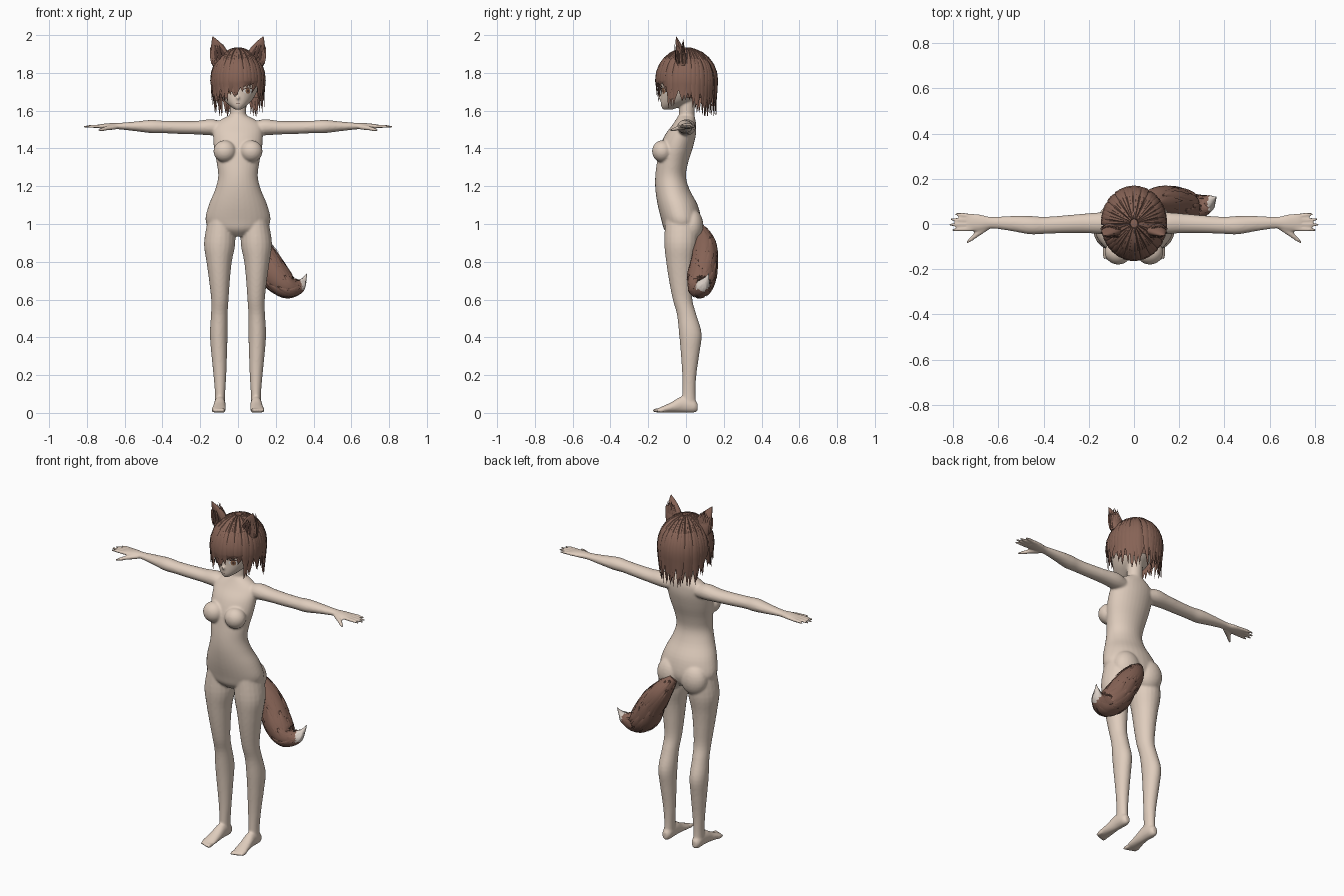
import bpy, bmesh, math, random
from mathutils import Vector, Matrix

random.seed(4)
cube = bpy.data.objects.get("Cube")
if cube:
    bpy.data.objects.remove(cube)


def material(name, rgb):
    m = bpy.data.materials.new(name)
    m.use_nodes = True
    m.diffuse_color = (*rgb, 1)
    m.node_tree.nodes["Principled BSDF"].inputs["Base Color"].default_value = (*rgb, 1)
    return m


SKIN = material("skin", (0.74, 0.61, 0.51))
HAIR = material("brown_hair", (0.24, 0.125, 0.092))
DARK = material("dark_brown", (0.09, 0.045, 0.035))
CREAM = material("cream_fur", (0.74, 0.66, 0.6))
WHITE = material("eye_white", (0.8, 0.78, 0.76))
IRIS = material("amber_iris", (0.3, 0.15, 0.08))
X, Y, Z = Vector((1, 0, 0)), Vector((0, 1, 0)), Vector((0, 0, 1))


def smooth_rows(rows, k=4):
    """Catmull-Rom interpolation of number rows."""
    out = []
    for i in range(len(rows) - 1):
        quad = [rows[max(i - 1, 0)], rows[i], rows[i + 1], rows[min(i + 2, len(rows) - 1)]]
        for j in range(k):
            t = j / k
            out.append([0.5 * (2 * b + (c - a) * t + (2 * a - 5 * b + 4 * c - d) * t * t
                               + (3 * b - a - 3 * c + d) * t ** 3) for a, b, c, d in zip(*quad)])
    return out + [list(rows[-1])]


def frame(rows, i, normal, axis=None):
    """Centre, side and normal directions at one row of a sweep."""
    a, b = Vector(rows[max(i - 1, 0)][:3]), Vector(rows[min(i + 1, len(rows) - 1)][:3])
    c = Vector(rows[i][:3])
    n = normal(c) if callable(normal) else normal
    tangent = axis or (b - a).normalized()
    side = tangent.cross(n).normalized()
    return c, side, side.cross(tangent).normalized()


def sweep(bm, rows, normal, axis=None, n=20):
    """Closed elliptical sweep; a row is x, y, z, half width, half thickness."""
    rings = []
    for i, r in enumerate(rows):
        c, side, nor = frame(rows, i, normal, axis)
        w, t = max(r[3], 0.0008), max(r[4], 0.0008)
        rings.append([bm.verts.new(c + side * w * math.cos(q * math.tau / n)
                                   + nor * t * math.sin(q * math.tau / n)) for q in range(n)])
    for a, b in zip(rings, rings[1:]):
        for q in range(n):
            bm.faces.new((a[q], a[(q + 1) % n], b[(q + 1) % n], b[q]))
    bm.faces.new(rings[0])
    bm.faces.new(rings[-1])


def ball(bm, centre, radii):
    bmesh.ops.create_uvsphere(bm, u_segments=24, v_segments=14, radius=1,
                              matrix=Matrix.Translation(centre) @ Matrix.Diagonal((*radii, 1)))


def finish(bm, name, mats, rule=None, angle=40):
    bmesh.ops.recalc_face_normals(bm, faces=bm.faces)
    for f in bm.faces:
        f.smooth = True
        if rule:
            f.material_index = rule(f.calc_center_median())
    me = bpy.data.meshes.new(name)
    bm.to_mesh(me)
    bm.free()
    me.set_sharp_from_angle(angle=math.radians(angle))
    for m in mats:
        me.materials.append(m)
    ob = bpy.data.objects.new(name, me)
    bpy.context.collection.objects.link(ob)
    return ob


def depth_rows(rows):
    """Turn x, z, half width, front y, back y into sweep rows."""
    return smooth_rows([(x, (f + b) / 2, z, w, (b - f) / 2) for x, z, w, f, b in rows])


# Body: torso, neck and head, then both limbs, fused into one skin
bm = bmesh.new()
sweep(bm, depth_rows([
    (0, .935, .05, -.08, .045), (0, .97, .14, -.115, .07), (0, 1.02, .172, -.13, .08),
    (0, 1.1, .155, -.15, .062), (0, 1.18, .122, -.162, .02), (0, 1.25, .105, -.163, 0),
    (0, 1.32, .112, -.155, .01), (0, 1.4, .127, -.14, .035), (0, 1.47, .132, -.112, .052),
    (0, 1.52, .128, -.075, .054), (0, 1.55, .095, -.055, .05), (0, 1.575, .045, -.04, .045)]), Y, Z, 32)
sweep(bm, [(0, .002, 1.53, .05, .045), (0, .004, 1.58, .043, .041), (0, .01, 1.7, .043, .042)], Y, Z)
sweep(bm, smooth_rows([
    (0, -.098, 1.605, .014, .024), (0, -.077, 1.625, .043, .055), (0, -.046, 1.655, .074, .088),
    (0, -.02, 1.7, .1, .113), (0, -.005, 1.76, .115, .13), (0, 0, 1.83, .11, .125),
    (0, 0, 1.89, .06, .08)]), Y, Z, 32)
ball(bm, (0, -.136, 1.668), (.008, .012, .011))
for s in (1, -1):
    sweep(bm, depth_rows([
        (s * .09, 1.02, .07, -.11, .065), (s * .097, .9, .083, -.115, .062),
        (s * .1, .8, .067, -.105, .045), (s * .098, .7, .055, -.09, .036),
        (s * .096, .6, .046, -.07, .034), (s * .099, .52, .044, -.048, .055),
        (s * .102, .42, .047, -.037, .083), (s * .1, .32, .042, -.028, .072),
        (s * .096, .2, .034, -.02, .055), (s * .095, .1, .027, -.02, .05),
        (s * .096, .03, .027, -.025, .055)]), Y, Z)
    ball(bm, (s * .07, -.125, 1.385), (.06, .055, .058))
    ball(bm, (s * .076, .03, .99), (.08, .062, .09))
    # Foot and toes
    sweep(bm, smooth_rows([
        (s * .096, .062, .03, .014, .02), (s * .096, .04, .036, .027, .035),
        (s * .096, -.02, .045, .03, .043), (s * .099, -.075, .03, .034, .028),
        (s * .102, -.12, .019, .038, .018), (s * .103, -.145, .014, .034, .012)]), Z, Y)
    for i in range(5):
        ball(bm, (s * (.076 + i * .014), -.152 + i * .005, .013), (.009 - i * .0006, .026, .012))
    # Arm and palm
    sweep(bm, smooth_rows([
        (s * .08, 0, 1.505, .04, .035), (s * .14, .003, 1.512, .048, .043), (s * .22, .003, 1.51, .043, .036),
        (s * .32, -.002, 1.511, .039, .034), (s * .4, -.006, 1.514, .038, .033),
        (s * .46, -.005, 1.516, .041, .035), (s * .54, .002, 1.517, .034, .026),
        (s * .63, .006, 1.518, .026, .017), (s * .68, .006, 1.518, .036, .016),
        (s * .735, .008, 1.517, .041, .011)]), Z, X)
    # Fingers and thumb
    for i, length in enumerate((.072, .092, .098, .085)):
        y = .04 - i * .0215
        sweep(bm, [(s * .715, y * .9, 1.517, .011, .01), (s * (.72 + length * .6), y, 1.517, .009, .009),
                   (s * (.72 + length), y * 1.1, 1.515, .005, .005)], Z, X, 10)
    sweep(bm, [(s * .65, -.012, 1.513, .016, .014), (s * .695, -.045, 1.507, .013, .012),
               (s * .72, -.066, 1.5, .01, .01), (s * .742, -.085, 1.496, .005, .006)], Z, None, 10)
body = finish(bm, "body", [SKIN])
remesh = body.modifiers.new("fuse", 'REMESH')
remesh.mode, remesh.voxel_size, remesh.use_smooth_shade = 'VOXEL', 0.006, True
relax = body.modifiers.new("relax", 'SMOOTH')
relax.factor, relax.iterations = 0.5, 6


# Painted face plates laid on the skin
def face_plate(name, mat, x, z, rx, rz, lift, arch=0):
    bm = bmesh.new()
    n = 24
    rim = [bm.verts.new((x + rx * math.cos(a), -.3, z + rz * math.sin(a) - arch * math.cos(a) ** 2))
           for a in (i * math.tau / n for i in range(n))]
    for i in range(n // 2 - 1):
        bm.faces.new([v for v in dict.fromkeys((rim[i], rim[i + 1], rim[n - 1 - i], rim[(n - i) % n]))])
    bm.faces.new((rim[n // 2 - 1], rim[n // 2], rim[n // 2 + 1]))
    wrap = finish(bm, name, [mat]).modifiers.new("lay_on", 'SHRINKWRAP')
    wrap.target, wrap.wrap_method, wrap.wrap_mode = body, 'PROJECT', 'ABOVE_SURFACE'
    wrap.use_project_y, wrap.offset = True, lift


for s, label in ((1, "left"), (-1, "right")):
    face_plate(label + "_eye_white", WHITE, s * .052, 1.704, .023, .015, .002)
    face_plate(label + "_iris", IRIS, s * .051, 1.704, .012, .015, .003)
    face_plate(label + "_pupil", DARK, s * .051, 1.704, .005, .008, .004)
    face_plate(label + "_lash", DARK, s * .053, 1.72, .026, .003, .004, .007)
    face_plate(label + "_brow", DARK, s * .053, 1.746, .024, .0025, .003, .005)
face_plate("mouth", DARK, 0, 1.636, .013, .0012, .002)

# Hair: a cap under two layers of tapering locks
HEM = [(-180, 1.59), (-120, 1.585), (-90, 1.67), (-60, 1.63), (-32, 1.665), (0, 1.69), (20, 1.745),
       (40, 1.725), (56, 1.625), (90, 1.67), (120, 1.585), (180, 1.59)]


def hem(deg):
    deg = (deg + 180) % 360 - 180
    for (a, p), (b, q) in zip(HEM, HEM[1:]):
        if a <= deg <= b:
            return p + (q - p) * (deg - a) / (b - a)


def outward(p):
    return Vector((p.x, p.y, max(p.z - 1.76, 0) + .001)).normalized()


bm = bmesh.new()
bmesh.ops.create_uvsphere(bm, u_segments=32, v_segments=20, radius=1,
                          matrix=Matrix.Translation((0, .002, 1.76)) @ Matrix.Diagonal((.134, .155, .16, 1)))
gone = [f for f in bm.faces if f.calc_center_median().z < (1.76 if f.calc_center_median().y < -.01 else 1.66)]
bmesh.ops.delete(bm, geom=gone, context='FACES')
for layer, count in enumerate((44, 36)):
    for i in range(count):
        deg = 360 * (i + .5 * layer) / count + random.uniform(-3, 3)
        scale = 1 - .06 * layer
        end = hem(deg) + random.uniform(-.02, .015)
        flare = random.uniform(-.06, .05)
        twist = random.uniform(-8, 8)
        rows = []
        for k in range(13):
            t = k / 12
            fall = max(0, t - .5) * 2
            up = math.cos(min(t, .5) * math.pi)
            z = 1.76 + .168 * scale * up - (1.76 - end) * fall
            r = math.sin(max(.04, min(t, .5)) * math.pi) * scale * (1 + flare * fall * fall - .05 * fall)
            a = math.radians(deg + twist * t * t)
            width = .148 * r * math.pi / count * 1.6 * min(1, (1.02 - t) * 2.6)
            rows.append((.143 * r * math.sin(a), .003 - .163 * r * math.cos(a), z, width, .007 * min(1, 1.1 - t)))
        sweep(bm, rows, outward, None, 6)
finish(bm, "hair", [HAIR], angle=35)

# Animal ears with shaggy edges and dark inner fur
for s, label in ((1, "left"), (-1, "right")):
    bm = bmesh.new()
    sweep(bm, smooth_rows([
        (s * .092, -.022, 1.84, .046, .03), (s * .094, -.026, 1.885, .05, .028),
        (s * .104, -.034, 1.93, .039, .02), (s * .119, -.044, 1.965, .021, .011),
        (s * .134, -.052, 1.993, .001, .001)]), Y, Z, 14)
    for i in range(9):
        f = i / 4 - 1
        for face in (-1, 1):
            x, y = s * (.094 + f * .042), -.026 + face * .024 * (1 - f * f * .6)
            top = 1.935 + .025 * (1 - abs(f)) + random.uniform(0, .02)
            sweep(bm, [(x, y, 1.85, .006, .004), (x + s * .001, y - .003, 1.89, .012, .004),
                       (s * (.115 + f * .033), y * .7 - .013, top, .001, .001)], Y * face, None, 6)
    finish(bm, label + "_animal_ear", [HAIR])
    bm = bmesh.new()
    for f in (-.5, 0, .5):
        sweep(bm, [(s * (.094 + f * .045), -.054, 1.865, .005, .003), (s * (.097 + f * .04), -.056, 1.9, .01, .004),
                   (s * (.112 + f * .02), -.059, 1.95, .001, .001)], Y, None, 6)
    finish(bm, label + "_inner_ear_fur", [DARK])

# Tail: curved bushy core, overlapping tufts and a cream tip
bm = bmesh.new()
core = smooth_rows([
    (.03, .07, .985, .025, .025), (.09, .098, .9, .056, .056), (.15, .098, .81, .072, .068),
    (.2, .084, .725, .076, .074), (.26, .073, .668, .06, .063), (.315, .087, .668, .037, .04),
    (.345, .105, .697, .017, .02), (.365, .12, .738, .001, .001)], 5)
sweep(bm, core, Y, None, 20)
for i in range(75):
    start, theta = random.randrange(1, 25), random.uniform(0, math.tau)
    rows = []
    for k in range(9):
        c, side, nor = frame(core, start + k, Y)
        w, t = core[start + k][3:]
        grow = .97 + .012 * k
        p = c + (side * w * math.cos(theta) + nor * t * math.sin(theta)) * grow
        rows.append((*p, .016 * math.sin(math.pi * (k + .6) / 8.7), .005 * (1 - k / 9)))
    _, side, nor = frame(core, start + 4, Y)
    sweep(bm, rows, side * math.cos(theta) + nor * math.sin(theta), None, 6)
finish(bm, "tail", [HAIR, CREAM], lambda c: int(c.x + .3 * (c.z - .7) > .328), 35)
